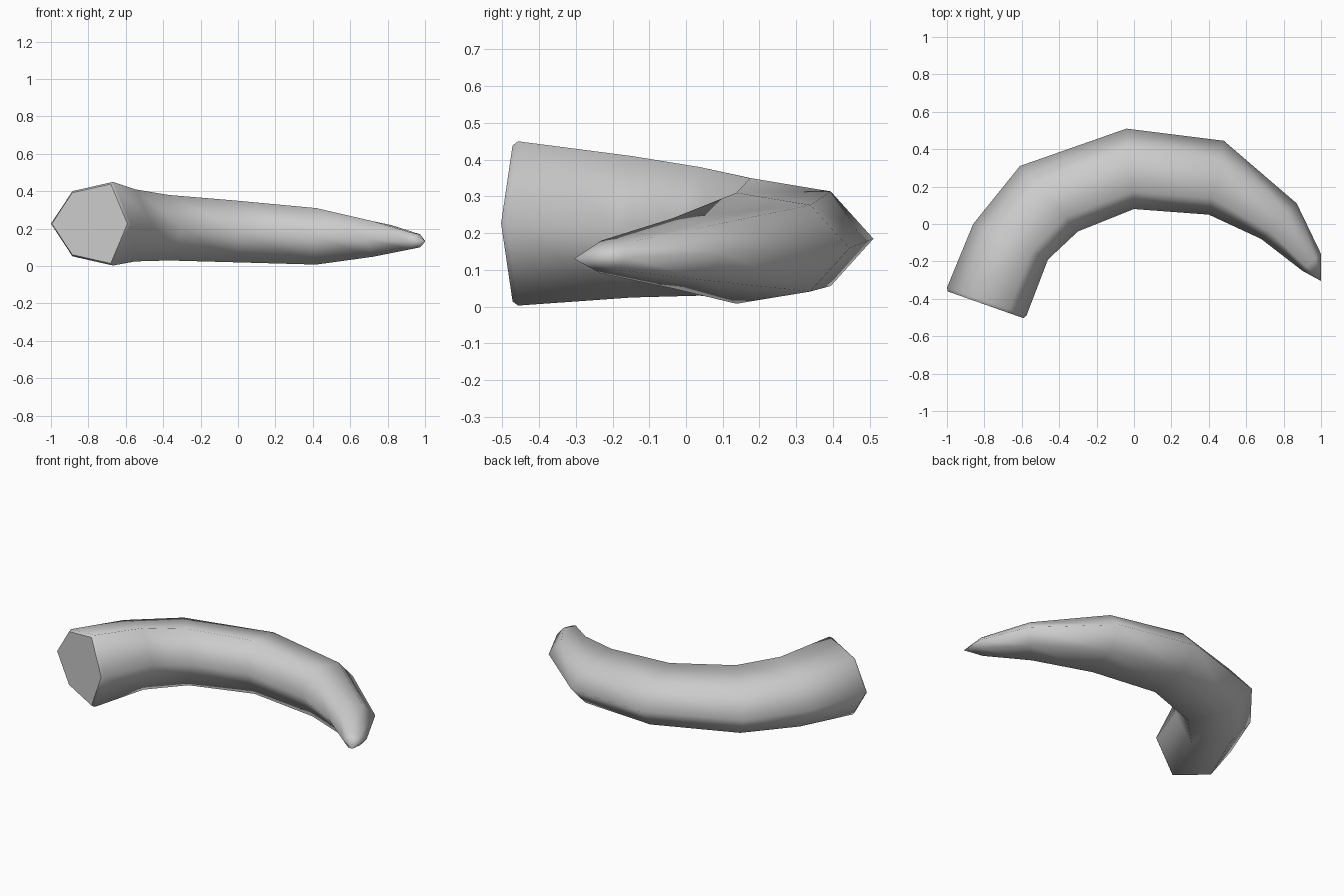
import bpy
import bmesh
from mathutils import Vector

cube = bpy.data.objects.get("Cube")
if cube:
    bpy.data.objects.remove(cube, do_unlink=True)

# Grey horn material
grey = bpy.data.materials.new("horn grey")
grey.use_nodes = True
colour = (0.6, 0.6, 0.6, 1)
grey.diffuse_color = colour
grey.node_tree.nodes["Principled BSDF"].inputs["Base Color"].default_value = colour

# Each section: outer x, y; inner x, y; bottom z, top z
SECTIONS = [
    (-1.0, -0.34, -0.575, -0.49, 0.003, 0.45),
    (-0.86, 0.0, -0.46, -0.19, 0.025, 0.41),
    (-0.61, 0.31, -0.30, -0.04, 0.03, 0.38),
    (-0.04, 0.51, 0.0, 0.08, 0.02, 0.35),
    (0.48, 0.445, 0.40, 0.05, 0.008, 0.31),
    (0.87, 0.11, 0.68, -0.08, 0.05, 0.24),
    (1.0, -0.16, 0.90, -0.25, 0.09, 0.18),
]
TIP = (1.0, -0.305, 0.13)

# Six-sided section: (fraction from outer to inner edge, height from the middle)
HEXAGON = [(0, 0), (0.27, 0.78), (0.78, 1), (1, 0), (0.78, -1), (0.27, -0.78)]


def section_points(ox, oy, ix, iy, low, high):
    outer, inner = Vector((ox, oy, 0)), Vector((ix, iy, 0))
    middle, half = (low + high) / 2, (high - low) / 2
    return [outer.lerp(inner, f) + Vector((0, 0, middle + half * h))
            for f, h in HEXAGON]


bm = bmesh.new()
loops = [section_points(*s) for s in SECTIONS]

# Narrow chamfer around the cut end
centre = sum(loops[0], Vector()) / len(HEXAGON)
outward = Vector((-0.34, -0.94, 0)) * 0.018
loops.insert(0, [centre.lerp(p, 0.95) + outward for p in loops[0]])

# Skin the sections together
rings = [[bm.verts.new(p) for p in loop] for loop in loops]
count = len(HEXAGON)
for a, b in zip(rings, rings[1:]):
    for i in range(count):
        j = (i + 1) % count
        bm.faces.new((a[i], a[j], b[j], b[i]))

# Pointed tip and flat cut end
tip = bm.verts.new(TIP)
for i in range(count):
    bm.faces.new((rings[-1][i], rings[-1][(i + 1) % count], tip))
for face in bm.faces:
    face.smooth = True
cap = bm.faces.new(rings[0])
cap.smooth = False
bmesh.ops.recalc_face_normals(bm, faces=bm.faces[:])

mesh = bpy.data.meshes.new("curved_horn")
bm.to_mesh(mesh)
bm.free()
mesh.materials.append(grey)
horn = bpy.data.objects.new("curved_horn", mesh)
bpy.context.collection.objects.link(horn)
